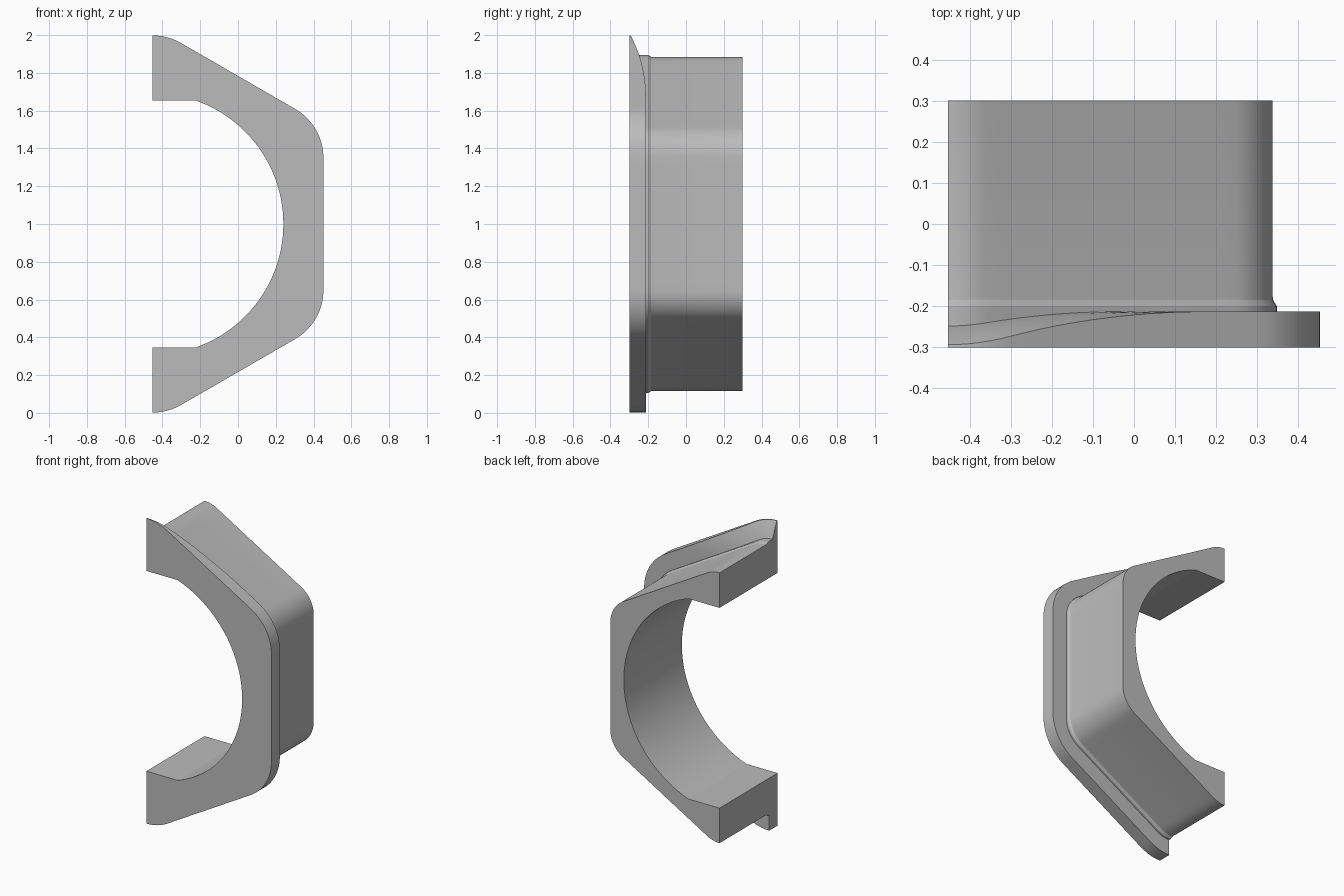
import bpy, bmesh, math

cube = bpy.data.objects.get("Cube")
if cube:
    bpy.data.objects.remove(cube, do_unlink=True)

CX = -0.4525           # axis of the bore and of the full hexagon
BORE, FLAT = 0.6925, 0.655
FRONT, STEP, BACK = -0.3, -0.213, 0.3


def half_hexagon(apothem, fillet):
    """Rounded half hexagon as (x, z) around the axis, from top to bottom."""
    centre = (apothem - fillet) / math.cos(math.pi / 6)

    def arc(mid, start, end, steps):
        return [(centre * math.cos(mid) + fillet * math.cos(a),
                 centre * math.sin(mid) + fillet * math.sin(a))
                for a in (math.radians(start + (end - start) * i / steps)
                          for i in range(steps + 1))]

    def line(p, q, steps):
        return [(p[0] + (q[0] - p[0]) * i / steps, p[1] + (q[1] - p[1]) * i / steps)
                for i in range(1, steps)]

    tip = arc(math.pi / 2, 90, 60, 6)
    corner = arc(math.pi / 6, 60, 0, 10)
    upper = tip + line(tip[-1], corner[0], 16) + corner
    end = corner[-1]
    upper += line(end, (end[0], 0), 8)
    return upper + [(apothem, 0)] + [(x, -z) for x, z in reversed(upper)]


def bore_outline(outer):
    """Round bore with a flat at top and bottom, following the outer points."""
    limit = math.asin(FLAT / BORE)
    angles = [math.atan2(z, x) for x, z in outer]
    for target in (limit, -limit):
        nearest = min(range(len(angles)), key=lambda i: abs(angles[i] - target))
        angles[nearest] = target
    radii = [min(BORE, FLAT / max(abs(math.sin(a)), 1e-6)) for a in angles]
    return [(r * math.cos(a), r * math.sin(a)) for r, a in zip(radii, angles)]


def flange_back(z):
    """The flange's rear face curves forward towards the top."""
    radius, rise = 0.67, max(0.0, z - 0.68)
    return STEP - radius + math.sqrt(radius ** 2 - rise ** 2)


bm = bmesh.new()


def ring(outline, depth):
    return [bm.verts.new((CX + x, depth(z) if callable(depth) else depth, 1 + z))
            for x, z in outline]


# Flange rim, curved rear face, collar and main body as successive rings
flange = half_hexagon(0.905, 0.3)
bore = bore_outline(flange)
rings = [ring(bore, FRONT), ring(flange, FRONT)]
for i in range(5):
    t = i / 4
    rings.append(ring(half_hexagon(0.905 - 0.105 * t, 0.3 - 0.11 * t), flange_back))
for apothem, y in ((0.8, -0.2), (0.795, -0.192), (0.791, -0.185), (0.79, -0.178), (0.79, BACK)):
    rings.append(ring(half_hexagon(apothem, apothem - 0.61), y))
rings.append(ring(bore, BACK))

# Skin between the rings, then close both cut ends
for a, b in zip(rings, rings[1:] + rings[:1]):
    for i in range(len(a) - 1):
        bm.faces.new((a[i], a[i + 1], b[i + 1], b[i]))
for end in (0, -1):
    bm.faces.new([r[end] for r in rings])
bmesh.ops.recalc_face_normals(bm, faces=bm.faces)

mesh = bpy.data.meshes.new("half_hex_bushing")
bm.to_mesh(mesh)
bm.free()
bushing = bpy.data.objects.new("half_hex_bushing", mesh)
bpy.context.collection.objects.link(bushing)

# Plain grey finish
grey = bpy.data.materials.new("plain_grey")
grey.use_nodes = True
colour = (0.5, 0.5, 0.5, 1)
grey.diffuse_color = colour
grey.node_tree.nodes["Principled BSDF"].inputs["Base Color"].default_value = colour
mesh.materials.append(grey)

bpy.ops.object.select_all(action="DESELECT")
bushing.select_set(True)
bpy.context.view_layer.objects.active = bushing
bpy.ops.object.shade_smooth_by_angle(angle=math.radians(18))
